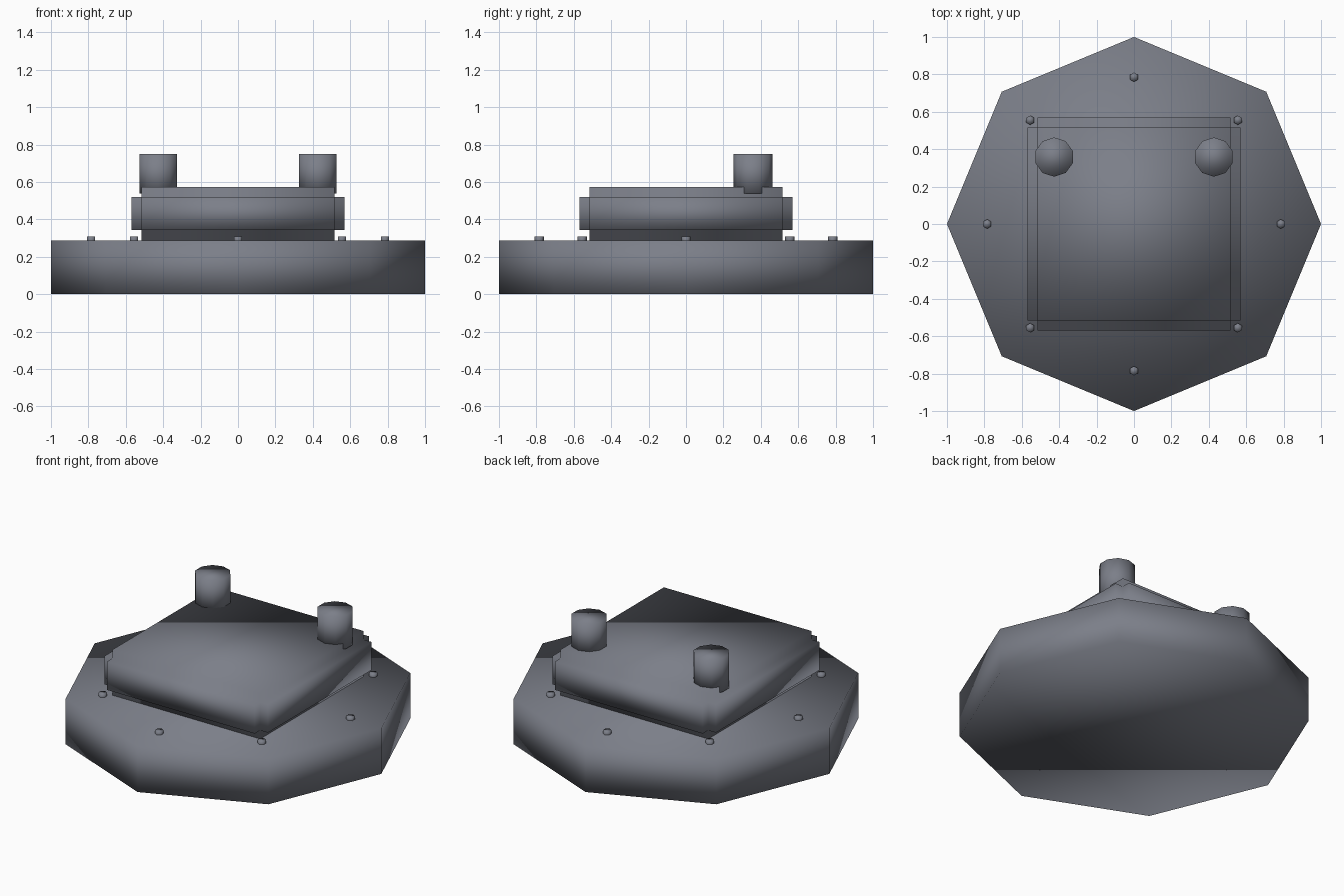
import bpy, bmesh
from math import sin, cos, pi
from mathutils import Matrix

if "Cube" in bpy.data.objects:
    bpy.data.objects.remove(bpy.data.objects["Cube"])

# dark blue-grey metal used on every part
metal = bpy.data.materials.new("dark_metal")
metal.diffuse_color = (0.2, 0.212, 0.25, 1)
metal.use_nodes = True
metal.node_tree.nodes["Principled BSDF"].inputs["Base Color"].default_value = metal.diffuse_color


def finish(name, bm):
    bmesh.ops.recalc_face_normals(bm, faces=bm.faces)
    for f in bm.faces:
        f.smooth = True
    mesh = bpy.data.meshes.new(name)
    bm.to_mesh(mesh)
    bm.free()
    mesh.materials.append(metal)
    ob = bpy.data.objects.new(name, mesh)
    bpy.context.collection.objects.link(ob)
    return ob


def prism(name, sides, radius, x, y, z0, z1):
    """Vertical prism with a corner pointing towards +y."""
    bm = bmesh.new()
    ring = [bm.verts.new((x + radius * sin(2 * pi * i / sides),
                          y + radius * cos(2 * pi * i / sides), z0))
            for i in range(sides)]
    base = bm.faces.new(ring)
    top = bmesh.ops.extrude_face_region(bm, geom=[base], use_keep_orig=True)
    bmesh.ops.translate(bm, vec=(0, 0, z1 - z0),
                        verts=[v for v in top["geom"] if isinstance(v, bmesh.types.BMVert)])
    return finish(name, bm)


# octagonal base plate
prism("base_plate", 8, 1.0, 0, 0, 0, 0.288)

# housing: core block with every face pushed outwards, leaving notched edges
STEP, HALF, Z_LOW, Z_HIGH = 0.054, 0.516, 0.342, 0.52
bm = bmesh.new()
bmesh.ops.create_cube(bm, size=1.0, matrix=Matrix.Translation((0, 0, (Z_LOW + Z_HIGH) / 2))
                      @ Matrix.Diagonal((2 * HALF, 2 * HALF, Z_HIGH - Z_LOW, 1)))
for f in bmesh.ops.extrude_discrete_faces(bm, faces=bm.faces[:])["faces"]:
    f.normal_update()
    bmesh.ops.translate(bm, vec=f.normal * STEP, verts=f.verts[:])
finish("housing", bm)

# two posts near the back corners of the housing
for side, x in (("left", -0.427), ("right", 0.427)):
    prism(f"{side}_post", 10, 0.105, x, 0.358, 0.538, 0.75)

# ring of small hexagonal bolts on the base
for i in range(8):
    a = i * pi / 4
    prism(f"bolt_{i + 1}", 6, 0.025, 0.785 * cos(a), 0.785 * sin(a), 0.27, 0.308)
